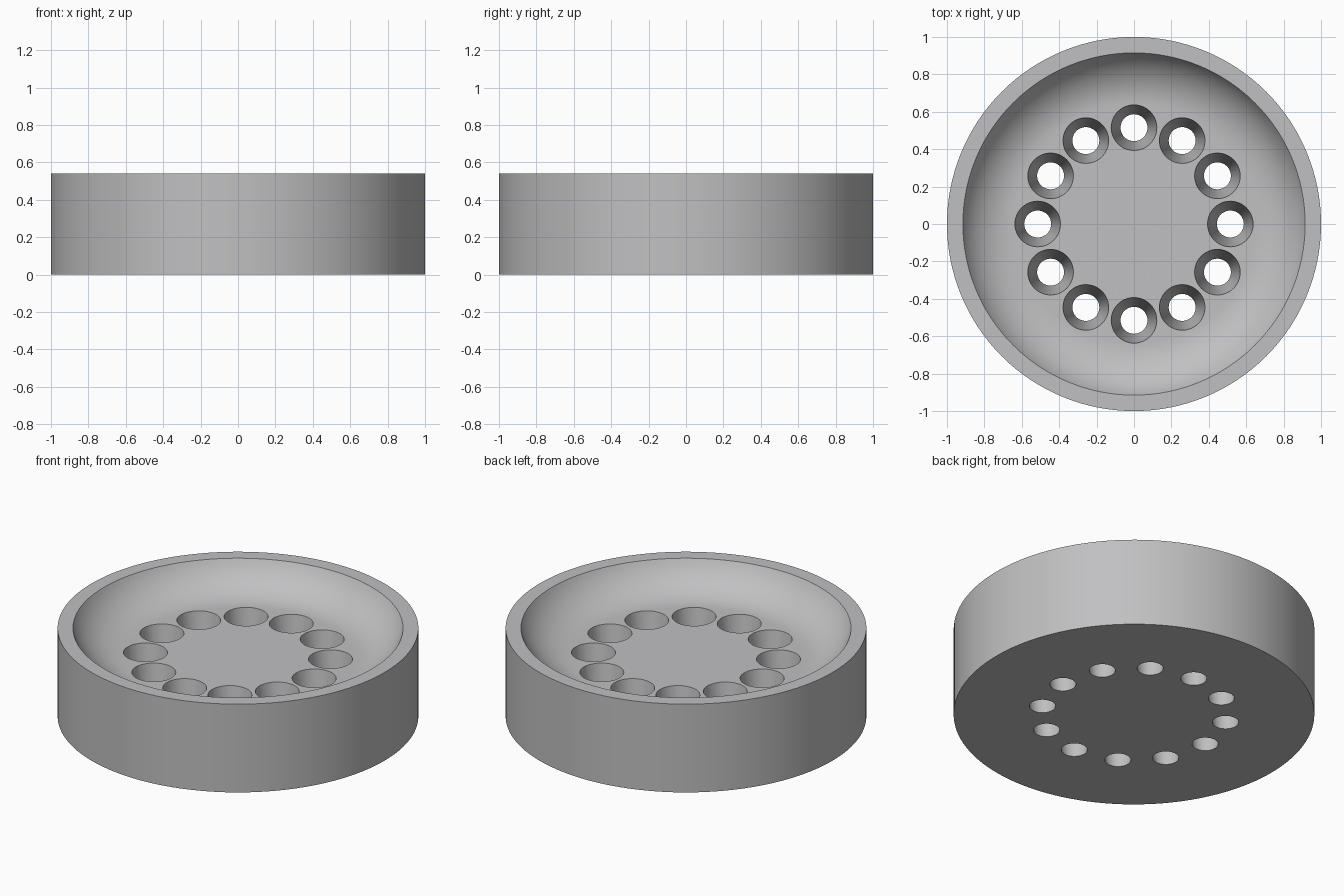
import bpy, bmesh, math
from mathutils import Vector

if "Cube" in bpy.data.objects:
    bpy.data.objects.remove(bpy.data.objects["Cube"])

grey = bpy.data.materials.new("light grey")
grey.diffuse_color = (0.53, 0.53, 0.54, 1)
grey.use_nodes = True
grey.node_tree.nodes["Principled BSDF"].inputs["Base Color"].default_value = grey.diffuse_color

HEIGHT, FLOOR = 0.54, 0.37      # outer height, height of the dish floor
RIM, FLAT = 0.915, 0.64         # dish radius at the rim, radius of the flat floor


def lathe(name, profile, steps):
    """Spin a closed (radius, z) profile, starting and ending on the axis."""
    bm = bmesh.new()
    verts = [bm.verts.new((r, 0, z)) for r, z in profile]
    edges = [bm.edges.new(pair) for pair in zip(verts, verts[1:])]
    bmesh.ops.spin(bm, geom=verts + edges, cent=(0, 0, 0), axis=(0, 0, 1),
                   angle=math.tau, steps=steps, use_merge=True)
    bmesh.ops.remove_doubles(bm, verts=bm.verts, dist=1e-5)
    bmesh.ops.recalc_face_normals(bm, faces=bm.faces)
    mesh = bpy.data.meshes.new(name)
    bm.to_mesh(mesh)
    bm.free()
    obj = bpy.data.objects.new(name, mesh)
    bpy.context.collection.objects.link(obj)
    return obj


# Round body with a dish: flat floor curving up in an arc to the rim
run, rise = RIM - FLAT, HEIGHT - FLOOR
radius = (run**2 + rise**2) / (2 * rise)
sweep = math.asin(run / radius)
arc = [(FLAT + radius * math.sin(sweep * i / 16),
        FLOOR + radius * (1 - math.cos(sweep * i / 16))) for i in range(17)]
body = lathe("dish_body", [(0, 0), (1, 0), (1, HEIGHT)] + arc[::-1] + [(0, FLOOR)], 128)
body.data.materials.append(grey)

# Ring of twelve tapered holes, cut through the floor
bm = bmesh.new()
low, high = -0.05, FLOOR + 0.05
taper = (0.122 - 0.072) / FLOOR
for i in range(12):
    a = math.tau * i / 12
    made = bmesh.ops.create_cone(bm, cap_ends=True, segments=48,
                                 radius1=0.072 + taper * low,
                                 radius2=0.072 + taper * high, depth=high - low)
    bmesh.ops.translate(bm, verts=made["verts"],
                        vec=Vector((0.515 * math.cos(a), 0.515 * math.sin(a), (low + high) / 2)))
mesh = bpy.data.meshes.new("hole_cutter")
bm.to_mesh(mesh)
bm.free()
cutter = bpy.data.objects.new("hole_cutter", mesh)
bpy.context.collection.objects.link(cutter)
mesh.materials.append(grey)
cutter.hide_render = True
cutter.hide_set(True)

bpy.context.view_layer.objects.active = body
body.select_set(True)
cut = body.modifiers.new("holes", 'BOOLEAN')
cut.operation, cut.solver, cut.object = 'DIFFERENCE', 'EXACT', cutter
bpy.ops.object.modifier_apply(modifier=cut.name)
bpy.data.objects.remove(cutter)
bpy.ops.object.shade_smooth_by_angle(angle=math.radians(25))
